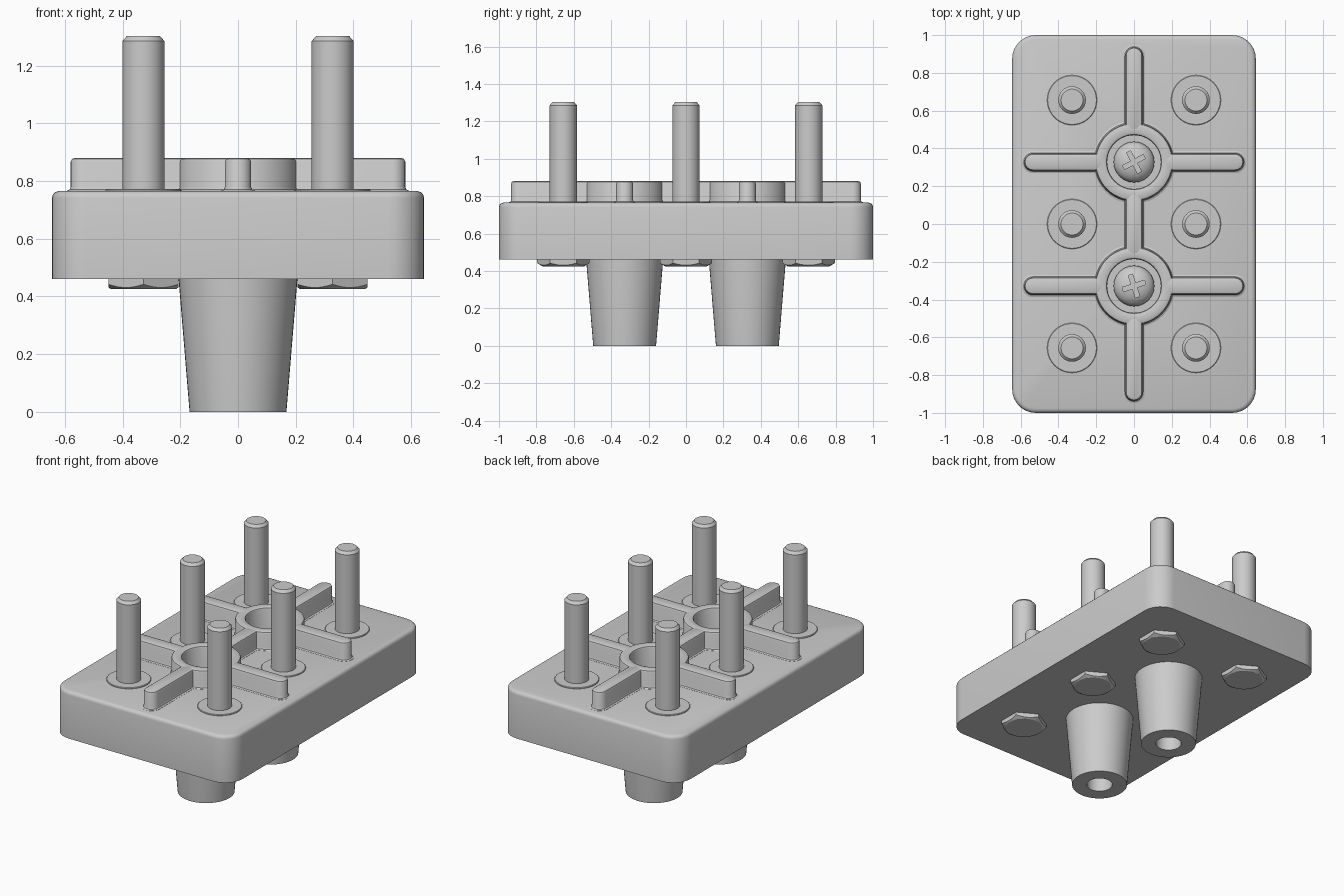
import bpy, bmesh
from math import sin, cos, pi, radians
from mathutils import Matrix

if "Cube" in bpy.data.objects:
    bpy.data.objects.remove(bpy.data.objects["Cube"])


def outline(hx, hy, r, seg=8):
    """Rounded rectangle outline; a circle when hx = hy = r."""
    pts = []
    for k, (sx, sy) in enumerate([(1, 1), (-1, 1), (-1, -1), (1, -1)]):
        for i in range(seg + 1):
            a = k * pi / 2 + i / seg * pi / 2
            pts.append((sx * (hx - r) + r * cos(a), sy * (hy - r) + r * sin(a)))
    return pts


def loft(name, rings, loc=(0, 0), closed=False):
    """Skin a stack of (outline, z) rings; closed joins last to first."""
    bm = bmesh.new()
    loops = [[bm.verts.new((x, y, z)) for x, y in pts] for pts, z in rings]
    n = len(loops[0])
    pairs = list(zip(loops, loops[1:]))
    if closed:
        pairs.append((loops[-1], loops[0]))
    else:
        bm.faces.new(loops[0])
        bm.faces.new(loops[-1])
    for a, b in pairs:
        for i in range(n):
            j = (i + 1) % n
            bm.faces.new((a[i], a[j], b[j], b[i]))
    bmesh.ops.remove_doubles(bm, verts=bm.verts, dist=1e-5)
    bmesh.ops.recalc_face_normals(bm, faces=bm.faces)
    mesh = bpy.data.meshes.new(name)
    bm.to_mesh(mesh)
    bm.free()
    ob = bpy.data.objects.new(name, mesh)
    ob.location = (loc[0], loc[1], 0)
    bpy.context.collection.objects.link(ob)
    return ob


def lathe(name, profile, loc=(0, 0), closed=False, seg=10):
    return loft(name, [(outline(r, r, r, seg), z) for r, z in profile], loc, closed)


def boolean(ob, cutter, op='DIFFERENCE'):
    bpy.context.view_layer.update()
    m = ob.modifiers.new("cut", 'BOOLEAN')
    m.operation, m.object, m.solver = op, cutter, 'EXACT'
    bpy.context.view_layer.objects.active = ob
    bpy.ops.object.modifier_apply(modifier=m.name)
    bpy.data.objects.remove(cutter)


BY = 0.328   # sleeve / screw spacing in y
SX = 0.328   # stud spacing in x

# base plate with softened top edge
edge = [(0, 0.46), (0, 0.742), (0.003, 0.753), (0.01, 0.761), (0.022, 0.765)]
plate = loft("base_plate", [(outline(0.645 - o, 1 - o, 0.125 - o), z) for o, z in edge])
for s in (-1, 1):
    boolean(plate, lathe("hole_cutter", [(0.175, 0.3), (0.175, 1)], (0, s * BY)))

# raised ribs with rounded ends and a small foot fillet
rib_profile = [(0.014, 0.755), (0.014, 0.766), (0.004, 0.77), (0, 0.78),
               (0, 0.867), (-0.004, 0.876), (-0.013, 0.88)]


def rib(x0, x1, y0, y1):
    hx, hy = (x1 - x0) / 2, (y1 - y0) / 2
    r = min(hx, hy)
    loft("rib", [(outline(hx + o, hy + o, r + o), z) for o, z in rib_profile],
         ((x0 + x1) / 2, (y0 + y1) / 2))


W = 0.045
rib(-W, W, -0.168, 0.168)
for s in (-1, 1):
    a, b = sorted((s * 0.49, s * 0.935))
    rib(-W, W, a, b)
    for t in (-1, 1):
        a, b = sorted((t * 0.16, t * 0.58))
        rib(a, b, s * BY - W, s * BY + W)

# sleeves: boss on top, tapered leg below, stepped bore inside
for s, turn in ((1, 28), (-1, 18)):
    lathe("mounting_sleeve",
          [(0.155, 0.88), (0.193, 0.88), (0.202, 0.876), (0.206, 0.867), (0.206, 0.78),
           (0.21, 0.77), (0.22, 0.766), (0.22, 0.755), (0.206, 0.75), (0.206, 0.46),
           (0.168, 0), (0.078, 0), (0.078, 0.3), (0.142, 0.3), (0.142, 0.867),
           (0.146, 0.876)], (0, s * BY), True, 12)
    # recessed screw with domed cross-slot head
    dome = [(0.108 * cos(radians(a)), 0.325 + 0.065 * sin(radians(a))) for a in range(0, 90, 15)]
    screw = lathe("screw", [(0.055, 0.15), (0.055, 0.3), (0.108, 0.3)] + dome + [(0.01, 0.39)],
                  (0, s * BY), seg=6)
    for k in (0, 90):
        slot = loft("slot_cutter", [(outline(0.062, 0.012, 0.002, 2), z) for z in (0.35, 0.45)],
                    (0, s * BY))
        slot.rotation_euler.z = radians(turn + k)
        boolean(screw, slot)

# terminal studs with collars and chamfered hex heads
for sx in (-1, 1):
    for y in (-0.656, 0, 0.656):
        p = (sx * SX, y)
        lathe("stud", [(0.073, 0.45), (0.073, 1.285), (0.058, 1.302)], p)
        lathe("stud_collar", [(0.132, 0.755), (0.132, 0.769), (0.129, 0.772)], p)
        hexa = [(0.14 * sin(i * pi / 3), 0.14 * cos(i * pi / 3)) for i in range(6)]
        head = loft("hex_head", [(hexa, 0.425), (hexa, 0.47)], p)
        boolean(head, lathe("cone_cutter", [(0.112, 0.42), (0.112, 0.4251), (0.145, 0.445),
                                            (0.145, 0.5)], p), 'INTERSECT')

# smooth shading with crisp edges
for ob in bpy.context.scene.objects:
    ob.select_set(True)
bpy.context.view_layer.objects.active = plate
bpy.ops.object.shade_smooth_by_angle(angle=radians(32))
